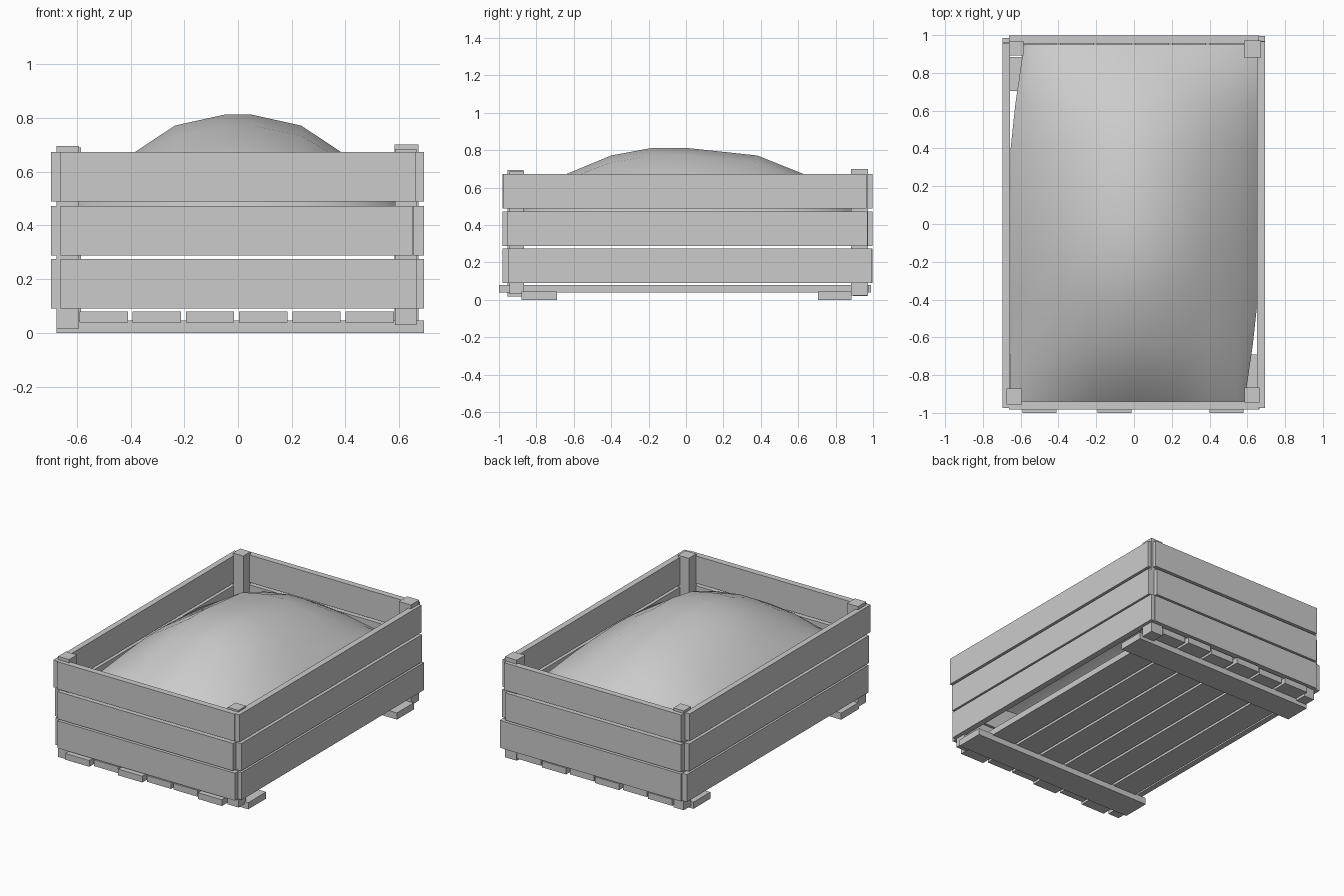
import bpy, bmesh

if "Cube" in bpy.data.objects:
    bpy.data.objects.remove(bpy.data.objects["Cube"])


def box(name, x0, x1, y0, y1, z0, z1):
    bm = bmesh.new()
    bmesh.ops.create_cube(bm, size=1)
    for v in bm.verts:
        v.co.x = x1 if v.co.x > 0 else x0
        v.co.y = y1 if v.co.y > 0 else y0
        v.co.z = z1 if v.co.z > 0 else z0
    me = bpy.data.meshes.new(name)
    bm.to_mesh(me)
    bm.free()
    ob = bpy.data.objects.new(name, me)
    bpy.context.collection.objects.link(ob)
    return ob


# Wall boards: three staggered rows on each side
rows = [(0.09, 0.275), (0.287, 0.472), (0.489, 0.673)]
long_ends = [(-0.95, 0.995), (-0.955, 0.97), (-0.975, 0.965)]
short_ends = [(-0.66, 0.665), (-0.66, 0.65), (-0.663, 0.66)]
for i, (z0, z1) in enumerate(rows):
    a, b = long_ends[i]
    box(f"right_board_{i}", 0.652, 0.693, a, b, z0, z1)
    box(f"left_board_{i}", -0.696, -0.657, a, b - 0.01, z0, z1)
    a, b = short_ends[i]
    box(f"front_board_{i}", a, b, -0.982, -0.94, z0, z1)
    box(f"back_board_{i}", a, b, 0.956, 0.998, z0, z1)

# Corner posts
box("front_left_post", -0.675, -0.592, -0.955, -0.87, 0.017, 0.695)
box("front_right_post", 0.585, 0.665, -0.945, -0.865, 0.03, 0.685)
box("back_left_post", -0.662, -0.585, 0.892, 0.97, 0.02, 0.69)
box("back_right_post", 0.583, 0.672, 0.882, 0.972, 0.022, 0.70)

# Floor planks with staggered ends
for i in range(6):
    x = -0.59 + 0.198 * i
    front = -1.0 if i in (0, 2, 5) else -0.975
    back = 0.975 if i % 2 else 0.99
    box(f"floor_plank_{i}", x, x + 0.18, front, back, 0.038, 0.08)

# Skids under the floor
box("front_skid", -0.675, 0.693, -0.88, -0.69, 0.0, 0.045)
box("back_skid", -0.675, 0.693, 0.705, 0.885, 0.0, 0.045)

# Heaped contents: coarse smooth mound, low at the rim and corners
xs = [-0.655, -0.55, -0.385, -0.235, -0.05, 0.05, 0.235, 0.385, 0.55, 0.655]
ys = [-0.945, -0.82, -0.64, -0.4, -0.18, 0.0, 0.38, 0.63, 0.81, 0.95]
rise = [0.2, 0.46, 0.69, 0.91, 1, 1, 0.91, 0.69, 0.46, 0.2]
bm = bmesh.new()
grid = []
for j, y in enumerate(ys):
    line = []
    for i, x in enumerate(xs):
        # opposite corners are pulled inward
        if (i, j) in ((0, 9), (9, 0)):
            x *= 0.89
        elif (i, j) in ((0, 8), (9, 1)):
            x *= 0.92
        elif (i, j) in ((0, 7), (9, 2)):
            x *= 0.96
        line.append(bm.verts.new((x, y, 0.36 + 0.452 * rise[i] * rise[j])))
    grid.append(line)
for j in range(9):
    for i in range(9):
        bm.faces.new((grid[j][i], grid[j][i + 1], grid[j + 1][i + 1], grid[j + 1][i]))
for f in bm.faces:
    f.smooth = True
me = bpy.data.meshes.new("contents_mound")
bm.to_mesh(me)
bm.free()
bpy.context.collection.objects.link(bpy.data.objects.new("contents_mound", me))
